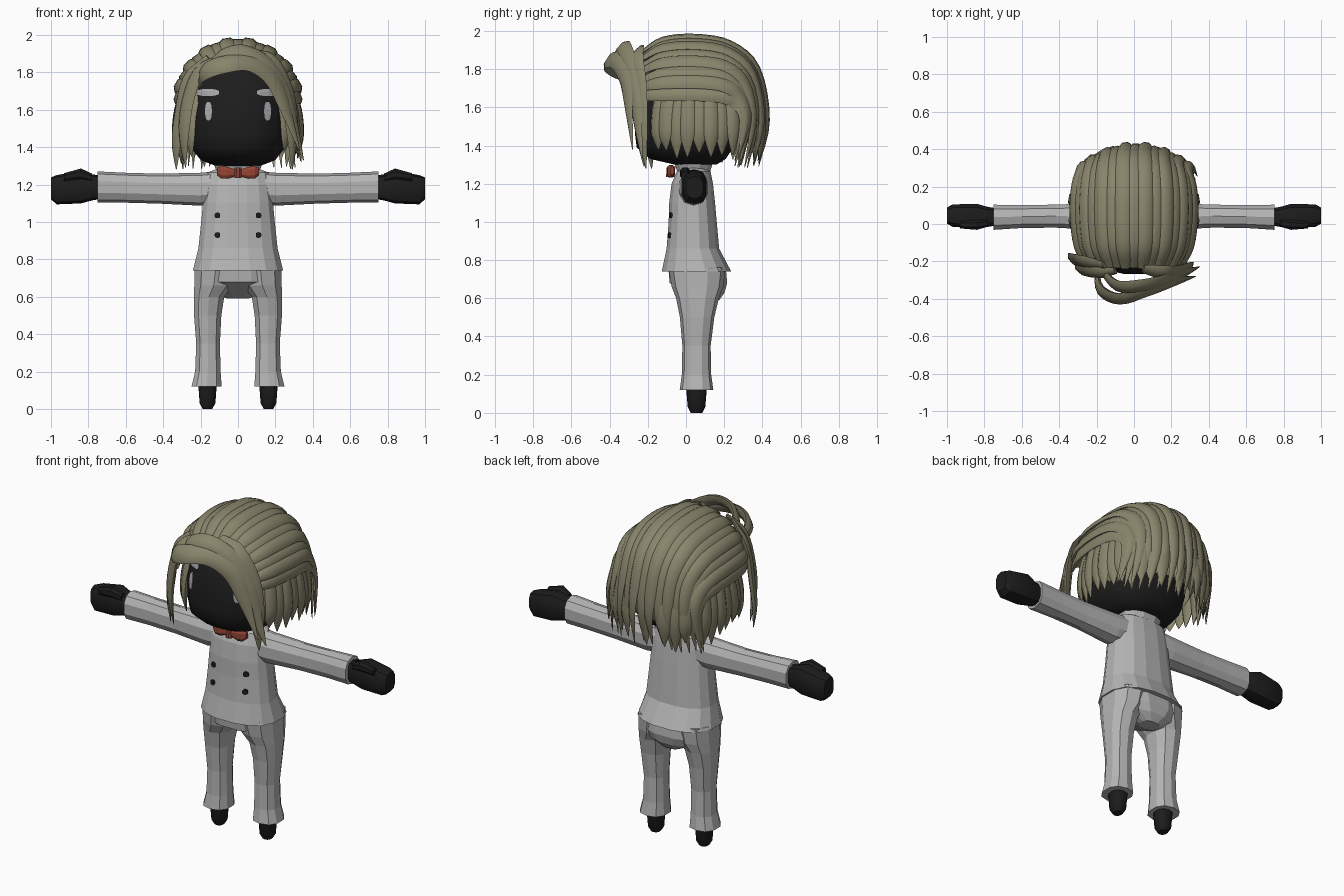
import bpy, bmesh, math, random
from math import sin, cos, pi, radians
from mathutils import Vector
from mathutils.bvhtree import BVHTree

random.seed(4)
cube = bpy.data.objects.get("Cube")
if cube:
    bpy.data.objects.remove(cube, do_unlink=True)


def material(name, rgb):
    m = bpy.data.materials.new(name)
    m.use_nodes = True
    m.diffuse_color = (*rgb, 1)
    bsdf = m.node_tree.nodes["Principled BSDF"]
    bsdf.inputs["Base Color"].default_value = (*rgb, 1)
    bsdf.inputs["Roughness"].default_value = 0.8
    return m


SUIT = material("pale grey cloth", (0.46, 0.46, 0.46))
BLACK = material("black", (0.012, 0.012, 0.012))
HAIR = material("olive blond hair", (0.25, 0.235, 0.15))
RED = material("rust red", (0.30, 0.06, 0.035))
FACE = material("light grey paint", (0.40, 0.40, 0.42))


def finish(name, bm, mat, smooth=None):
    bmesh.ops.recalc_face_normals(bm, faces=bm.faces[:])
    mesh = bpy.data.meshes.new(name)
    bm.to_mesh(mesh)
    bm.free()
    mesh.materials.append(mat)
    ob = bpy.data.objects.new(name, mesh)
    bpy.context.collection.objects.link(ob)
    if smooth:
        bpy.ops.object.select_all(action="DESELECT")
        ob.select_set(True)
        bpy.context.view_layer.objects.active = ob
        bpy.ops.object.shade_smooth_by_angle(angle=radians(smooth))
    return ob


def skin(bm, rings, caps=True):
    rows = [[bm.verts.new(p) for p in ring] for ring in rings]
    n = len(rows[0])
    for a, b in zip(rows, rows[1:]):
        for i in range(n):
            j = (i + 1) % n
            bm.faces.new((a[i], a[j], b[j], b[i]))
    if caps:
        bm.faces.new(rows[0])
        bm.faces.new(rows[-1])


def loft(name, sections, mat, n=10, power=2.4, axis="z", side=1, smooth=None, caps=True):
    """Sections are (position, centre u, centre v, radius u, radius v)."""
    rings = []
    for t, cu, cv, ru, rv in sections:
        ring = []
        for i in range(n):
            a = 2 * pi * (i + 0.5) / n
            u = cu + ru * math.copysign(abs(cos(a)) ** (2 / power), cos(a))
            v = cv + rv * math.copysign(abs(sin(a)) ** (2 / power), sin(a))
            p = (u, v, t) if axis == "z" else (t, u, v)
            ring.append((p[0] * side, p[1], p[2]))
        rings.append(ring)
    bm = bmesh.new()
    skin(bm, rings, caps)
    return finish(name, bm, mat, smooth)


def surface_patch(name, target, x, z, hw, hh, mat, lift=0.006):
    """Rounded plate laid on the front of the target."""
    src = bmesh.new()
    src.from_mesh(target.data)
    tree = BVHTree.FromBMesh(src)
    src.free()
    bm = bmesh.new()
    bmesh.ops.create_grid(bm, x_segments=6, y_segments=6, size=1)
    for v in bm.verts:
        u, w = v.co.x, v.co.y
        k = 1 - 0.25 * u * u * w * w
        px, pz = x + hw * u * k, z + hh * w * k
        hit = tree.ray_cast(Vector((px, -2, pz)), Vector((0, 1, 0)))[0]
        v.co = (px, (hit.y if hit else -0.1) - lift, pz)
    geo = bmesh.ops.extrude_face_region(bm, geom=bm.faces[:])["geom"]
    for v in geo:
        if isinstance(v, bmesh.types.BMVert):
            v.co.y += 0.009
    return finish(name, bm, mat)


# Jacket, collar and trousers
jacket = loft("jacket", [
    (0.74, 0, 0.055, 0.245, 0.185), (0.86, 0, 0.036, 0.215, 0.14), (1.0, 0, 0.035, 0.20, 0.128),
    (1.1, 0, 0.032, 0.19, 0.122), (1.2, 0, 0.033, 0.18, 0.11), (1.265, 0, 0.04, 0.165, 0.09),
    (1.285, 0, 0.04, 0.11, 0.065)], SUIT, n=16)
loft("collar", [(1.25, 0, 0.04, 0.11, 0.085), (1.315, 0, 0.04, 0.135, 0.105)], SUIT, n=12, caps=False)
loft("neck", [(1.24, 0, 0.04, 0.08, 0.06), (1.36, 0, 0.04, 0.08, 0.06)], BLACK)
loft("trouser_seat", [
    (0.59, 0, 0.13, 0.06, 0.045), (0.63, 0, 0.105, 0.15, 0.10), (0.68, 0, 0.065, 0.215, 0.155),
    (0.76, 0, 0.058, 0.228, 0.155)], SUIT, n=12)

# Limbs, mirrored
for side, tag in ((1, "left_"), (-1, "right_")):
    loft(tag + "trouser_leg", [
        (0.12, 0.168, 0.055, 0.084, 0.088), (0.2, 0.161, 0.055, 0.071, 0.077),
        (0.35, 0.16, 0.055, 0.066, 0.074), (0.5, 0.162, 0.058, 0.076, 0.09),
        (0.6, 0.155, 0.06, 0.085, 0.112), (0.66, 0.13, 0.06, 0.108, 0.135),
        (0.76, 0.118, 0.058, 0.118, 0.15)], SUIT, side=side)
    loft(tag + "foot", [
        (0, 0.163, 0.055, 0.026, 0.03), (0.03, 0.163, 0.055, 0.044, 0.046),
        (0.14, 0.163, 0.055, 0.052, 0.055)], BLACK, side=side, smooth=40)
    loft(tag + "sleeve", [
        (0.06, 0.035, 1.19, 0.08, 0.085), (0.2, 0.04, 1.175, 0.075, 0.088),
        (0.42, 0.042, 1.178, 0.064, 0.08), (0.6, 0.04, 1.183, 0.064, 0.08),
        (0.75, 0.036, 1.187, 0.07, 0.083)], SUIT, axis="x", side=side)
    loft(tag + "hand", [
        (0.72, 0.038, 1.185, 0.045, 0.06), (0.78, 0.038, 1.185, 0.055, 0.07),
        (0.84, 0.042, 1.187, 0.068, 0.088), (0.97, 0.045, 1.172, 0.062, 0.078),
        (1.0, 0.045, 1.18, 0.045, 0.058)], BLACK, axis="x", side=side, power=2.8, smooth=30)
    loft(tag + "thumb", [
        (0.78, 0.005, 1.235, 0.02, 0.025), (0.84, -0.005, 1.255, 0.028, 0.033),
        (0.93, -0.005, 1.24, 0.02, 0.022)], BLACK, n=8, axis="x", side=side, smooth=30)
    loft(tag + "bow_wing", [
        (0.0, -0.078, 1.262, 0.012, 0.016), (0.06, -0.08, 1.263, 0.022, 0.034),
        (0.09, -0.078, 1.265, 0.02, 0.036), (0.112, -0.072, 1.27, 0.01, 0.022)],
        RED, n=8, axis="x", side=side)
    for row, z in (("upper_", 1.035), ("lower_", 0.93)):
        surface_patch(tag + row + "button", jacket, 0.11 * side, z, 0.015, 0.015, BLACK, 0.009)
loft("bow_knot", [(1.235, 0, -0.082, 0.02, 0.024), (1.29, 0, -0.078, 0.02, 0.024)], RED, n=8)

# Head and painted face
head = loft("head", [
    (1.30, 0, 0.05, 0.12, 0.11), (1.33, 0, 0.01, 0.20, 0.20), (1.39, 0, -0.005, 0.248, 0.255),
    (1.47, 0, 0, 0.264, 0.27), (1.58, 0, 0.01, 0.267, 0.277), (1.70, 0, 0.02, 0.258, 0.262),
    (1.79, 0, 0.035, 0.225, 0.225), (1.86, 0, 0.04, 0.15, 0.15)], BLACK, n=24, smooth=60)
for side, tag in ((1, "left_"), (-1, "right_")):
    surface_patch(tag + "eye", head, 0.158 * side, 1.592, 0.018, 0.05, FACE)
    surface_patch(tag + "brow", head, 0.162 * side, 1.692, 0.062, 0.019, FACE)

# Hair: scalp shell under tapered locks
bm = bmesh.new()
bmesh.ops.create_uvsphere(bm, u_segments=24, v_segments=16, radius=1)
for v in bm.verts:
    v.co = (v.co.x * 0.30, v.co.y * 0.31 + 0.09, v.co.z * 0.325 + 1.62)
hidden = []
for f in bm.faces:
    c = f.calc_center_median()
    if not ((c.z > 1.64 and c.y > -0.17) or (c.z > 1.42 and c.y > 0.05)):
        hidden.append(f)
bmesh.ops.delete(bm, geom=hidden, context="FACES")
finish("hair_scalp", bm, HAIR, 60)

CENTRE = Vector((0, 0.08, 1.55))


def lock(bm, points, width, thick=0.02, lift=0.0, steps=4):
    """Flattened tapering lock along a smooth path, facing away from the head."""
    pts = [Vector(p) for p in points]
    ext = [2 * pts[0] - pts[1]] + pts + [2 * pts[-1] - pts[-2]]
    path = []
    for a, b, c, d in zip(ext, ext[1:], ext[2:], ext[3:]):
        for k in range(steps):
            t = k / steps
            path.append(0.5 * (2 * b + (c - a) * t + (2 * a - 5 * b + 4 * c - d) * t * t
                               + (3 * b - a - 3 * c + d) * t ** 3))
    path.append(pts[-1])
    last = len(path) - 1
    rings = []
    for i, p in enumerate(path):
        t = i / last
        tangent = (path[min(i + 1, last)] - path[max(i - 1, 0)]).normalized()
        out = p - CENTRE
        out = (out - tangent * out.dot(tangent)).normalized()
        across = tangent.cross(out)
        size = min(1, 0.55 + 2.5 * t) * (1 - 0.94 * max(0, (t - 0.6) / 0.4) ** 1.7)
        rings.append([p + out * (lift + thick * size * sin(k * pi / 3))
                      + across * width * size * cos(k * pi / 3) for k in range(6)])
    skin(bm, rings)


# Swept-back top locks
bm = bmesh.new()
COUNT = 17
for i in range(COUNT):
    a = radians(-84 + 168 * i / (COUNT - 1))
    s, c = sin(a), cos(a)
    q = s * s
    lock(bm, [(0.25 * s, -0.23, 1.63 + 0.25 * c), (0.30 * s, -0.12, 1.64 + 0.305 * c),
              (0.322 * s, 0.05, 1.64 + 0.32 * c), (0.315 * s, 0.23 - 0.04 * q, 1.63 + 0.295 * c),
              (0.295 * s, 0.365 - 0.1 * q, 1.60 + 0.2 * c),
              (0.30 * s + 0.01, 0.42 - 0.12 * q, 1.53),
              (0.32 * s + 0.02, 0.375 - 0.12 * q, 1.28 + random.uniform(0, 0.05))],
         0.044, lift=0.010 * (i % 2))
finish("hair_top_locks", bm, HAIR, 40)

# Hanging locks around the sides and nape
bm = bmesh.new()
COUNT = 25
for i in range(COUNT):
    a = radians(-48 + 276 * i / (COUNT - 1))
    x = 0.325 * math.copysign(abs(cos(a)) ** 0.6, cos(a))
    y = 0.31 * sin(a)
    tip = random.uniform(1.29, 1.36) + (0.03 if y < 0 else 0)
    lock(bm, [(x * r, 0.08 + y * r, z) for r, z in
              ((0.84, 1.73), (0.97, 1.6), (1.01, 1.47), (0.97, tip))],
         0.043, lift=0.008 * (i % 2))
finish("hair_hanging_locks", bm, HAIR, 40)

# Side-swept fringe and face-framing locks
bm = bmesh.new()
lock(bm, [(-0.20, -0.24, 1.74), (-0.18, -0.35, 1.80), (-0.08, -0.40, 1.84), (0.06, -0.36, 1.85),
          (0.18, -0.32, 1.77), (0.255, -0.30, 1.60), (0.33, -0.28, 1.38)], 0.055, 0.022)
lock(bm, [(-0.18, -0.24, 1.80), (-0.09, -0.33, 1.88), (0.03, -0.33, 1.91), (0.16, -0.30, 1.84),
          (0.25, -0.27, 1.68), (0.30, -0.25, 1.50), (0.35, -0.23, 1.33)], 0.05, 0.022)
lock(bm, [(0.05, -0.24, 1.91), (0.18, -0.26, 1.86), (0.26, -0.24, 1.70),
          (0.29, -0.23, 1.48), (0.29, -0.21, 1.28)], 0.05)
lock(bm, [(-0.10, -0.25, 1.88), (-0.21, -0.26, 1.80), (-0.27, -0.25, 1.64),
          (-0.29, -0.24, 1.46), (-0.28, -0.22, 1.29)], 0.042)
lock(bm, [(-0.16, -0.22, 1.88), (-0.27, -0.20, 1.76), (-0.31, -0.19, 1.58),
          (-0.33, -0.19, 1.42), (-0.33, -0.18, 1.28)], 0.045)
finish("hair_fringe", bm, HAIR, 40)
